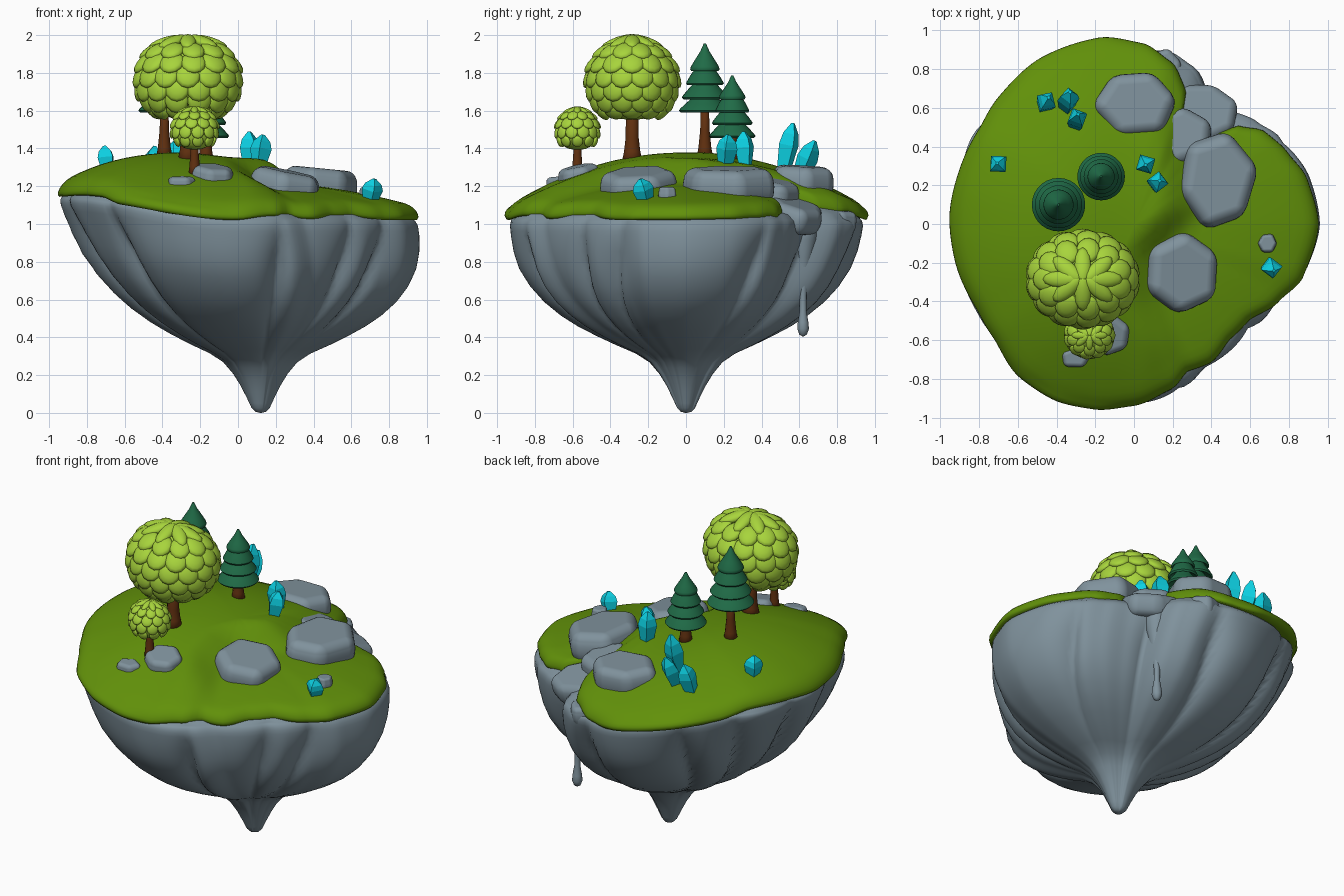
import bpy, bmesh, math, random
from mathutils import Vector, Matrix

if "Cube" in bpy.data.objects:
    bpy.data.objects.remove(bpy.data.objects["Cube"])

random.seed(4)

def mat(name, r, g, b):
    m = bpy.data.materials.new(name)
    m.diffuse_color = (r, g, b, 1)
    m.use_nodes = True
    m.node_tree.nodes["Principled BSDF"].inputs["Base Color"].default_value = m.diffuse_color
    return m

GRASS = mat("grass green", .12, .28, .003)
ROCK = mat("slate grey", .215, .288, .335)
LEAF = mat("lime leaf", .39, .66, .045)
PINE = mat("pine green", .014, .145, .062)
BARK = mat("brown bark", .12, .03, .005)
GEM = mat("cyan crystal", .004, .64, .77)

def finish(name, bm, material, smooth=True, angle=None):
    bmesh.ops.recalc_face_normals(bm, faces=bm.faces)
    me = bpy.data.meshes.new(name)
    bm.to_mesh(me)
    bm.free()
    me.materials.append(material)
    for p in me.polygons:
        p.use_smooth = smooth
    ob = bpy.data.objects.new(name, me)
    bpy.context.collection.objects.link(ob)
    if angle:
        bpy.context.view_layer.objects.active = ob
        ob.select_set(True)
        bpy.ops.object.shade_smooth_by_angle(angle=math.radians(angle))
        ob.select_set(False)
    return ob

def loft(bm, rings):
    """Skin a list of closed rings and cap both ends."""
    vs = [[bm.verts.new(p) for p in ring] for ring in rings]
    n = len(vs[0])
    for a, b in zip(vs, vs[1:]):
        for i in range(n):
            bm.faces.new((a[i], a[(i + 1) % n], b[(i + 1) % n], b[i]))
    bm.faces.new(vs[0])
    bm.faces.new(vs[-1])

def lathe(bm, x, y, profile, n=24):
    loft(bm, [[(x + r * math.cos(2 * math.pi * i / n), y + r * math.sin(2 * math.pi * i / n), z)
               for i in range(n)] for r, z in profile])

def smoothstep(a, b, v):
    v = min(1, max(0, (v - a) / (b - a)))
    return v * v * (3 - 2 * v)

def interp(table, deg):
    """Smooth periodic radius lookup from (angle, radius) pairs."""
    deg %= 360
    n = len(table)
    for i in range(n):
        a0, r0 = table[i]
        a1, r1 = table[(i + 1) % n]
        if i == n - 1:
            a1 += 360
        if a0 <= deg < a1:
            return r0 + (r1 - r0) * smoothstep(a0, a1, deg) * .5 + (r1 - r0) * .5 * (deg - a0) / (a1 - a0)
    return table[0][1]

GRASS_EDGE = [(0, .955), (15, .925), (25, .876), (35, .83), (43, .745), (47, .65), (51, .47), (60, .44),
              (65, .58), (69, .75), (77, .86), (87, .935), (100, .98), (120, .985), (137, .96), (148, .94),
              (162, .945), (177, .955), (192, .945), (209, .925), (219, .935), (233, .99), (246, 1.0),
              (258, .98), (270, .94), (283, .875), (290, .81), (299, .82), (310, .775), (320, .775),
              (332, .85), (342, .915)]
ROCK_EDGE = [(0, .955), (15, .94), (30, .91), (40, .84), (50, .79), (60, .78), (70, .89), (80, .945),
             (100, .955), (137, .96), (150, .985), (165, .975), (180, .96), (195, .955), (208, .955), (220, .97),
             (233, .97), (246, .96), (258, .95), (270, .935), (284, .925), (295, .835), (315, .83), (322, .84),
             (335, .86), (345, .92)]

def rim(x):
    return 1.09 + .115 * smoothstep(0, -.95, x)

def ground(x, y):
    """Domed meadow that steps down to a lower terrace on the right."""
    t = min(1, math.hypot(x, y) / interp(ROCK_EDGE, math.degrees(math.atan2(y, x))))
    step = .12 - .2 * smoothstep(.12, -.2, y) + .12 * smoothstep(-.35, -.7, y)
    amp = .29 - .03 * smoothstep(-.35, .05, x) - .125 * smoothstep(step, step + .26, x)
    return rim(x) + amp * (1 - t ** 2.05)

# Grass cap with rounded lip
N = 200
bm = bmesh.new()
rows = [(.01, 0)] + [(t / 16, 0) for t in range(1, 15)]
rows += [(.92, 0), (.95, .004), (.972, .012), (.988, .024), (.998, .04), (1, .054), (.992, .07), (.95, .078)]
rings = []
for t, drop in rows:
    ring = []
    for i in range(N):
        a = 2 * math.pi * i / N
        r = t * interp(GRASS_EDGE, math.degrees(a))
        x, y = r * math.cos(a), r * math.sin(a)
        ring.append((x, y, ground(x, y) - drop))
    rings.append(ring)
loft(bm, rings)
finish("grass_cap", bm, GRASS)

# Rock underside: broad folded slabs converging on a hanging tip
SEAMS = [30, 59, 85, 123, 143, 167, 190, 222, 285, 318, 337]
PUSH = [-.01, -.015, .025, .03, .0, .035, .02, .035, .01, .0, .008]

def fold(deg):
    deg %= 360
    for i, s in enumerate(SEAMS):
        e = SEAMS[(i + 1) % len(SEAMS)]
        w = (e - s) % 360
        u = (deg - s) % 360
        if u < w:
            # Steep wall on one side of each seam, gentle slope on the other
            crease = max(math.exp(-u / 4), math.exp(-(w - u) / 6))
            return PUSH[i] * (1 - crease) - .075 * crease
    return 0

PROFILE = [(.004, 0), (.03, .006), (.05, .025), (.075, .075), (.11, .14), (.15, .2), (.205, .26), (.28, .305),
           (.39, .35), (.49, .395), (.59, .445), (.68, .5), (.77, .57), (.845, .65), (.905, .74), (.945, .83),
           (.97, .91), (.98, .96), (.975, .985), (.96, 1.0)]
fine = []
for (f0, z0), (f1, z1) in zip(PROFILE, PROFILE[1:]):
    fine += [(f0, z0), ((f0 + f1) / 2, (z0 + z1) / 2)]
bm = bmesh.new()
rings = []
for f, zf in fine + PROFILE[-1:]:
    ring = []
    weight = smoothstep(.15, .5, zf) * (1 - .7 * smoothstep(.7, 1, zf))
    for i in range(N):
        a = 2 * math.pi * i / N
        deg = math.degrees(a)
        r = f * interp(ROCK_EDGE, deg) * (1 + 1.4 * weight * fold(deg + 26 * (1 - zf) * math.cos(a + .6)))
        x = r * math.cos(a) + .12 * (1 - zf ** 3)
        y = r * math.sin(a)
        ring.append((x, y, zf * (rim(x) - .06)))
    rings.append(ring)
for t in (.93, .85, .75, .6, .45, .3, .15, .01):
    ring = []
    for i in range(N):
        a = 2 * math.pi * i / N
        r = t * interp(ROCK_EDGE, math.degrees(a))
        x, y = r * math.cos(a), r * math.sin(a)
        ring.append((x, y, ground(x, y) - .06))
    rings.append(ring)
loft(bm, rings)
finish("rock_underside", bm, ROCK)

# Stone drip hanging under the back notch
bm = bmesh.new()
lathe(bm, .345, .62, [(.004, .405), (.02, .415), (.031, .445), (.028, .48), (.018, .54), (.018, .62),
                      (.027, .72), (.05, .82), (.075, .92), (.08, 1.0), (.03, 1.06)], 16)
finish("stone_drip", bm, ROCK)

# Boulders: bevelled irregular prisms
def boulder(name, x, y, top, sx, sy, h, sides=6, turn=0, tilt=(0, 0)):
    bm = bmesh.new()
    jit = [random.uniform(.95, 1.1) for _ in range(sides)]
    rings = [[(sx * s * jit[i] * math.cos(turn + 2 * math.pi * i / sides),
               sy * s * jit[i] * math.sin(turn + 2 * math.pi * i / sides), z) for i in range(sides)]
             for s, z in ((.92, -h), (1.05, -h * .5), (.9, 0))]
    loft(bm, rings)
    bmesh.ops.transform(bm, verts=bm.verts, matrix=Matrix.Translation((x, y, top))
                        @ Matrix.Rotation(tilt[1], 4, 'Y') @ Matrix.Rotation(tilt[0], 4, 'X'))
    ob = finish(name, bm, ROCK)
    bev = ob.modifiers.new("worn_edges", 'BEVEL')
    bev.width = min(.045, sx * .25)
    bev.segments = 4
    bev.limit_method = 'NONE'
    bev.harden_normals = True

boulder("boulder_front", .26, -.255, 1.28, .21, .225, .17, 6, .45, (.05, .2))
boulder("boulder_right", .435, .22, 1.295, .205, .25, .19, 6, .25, (0, .1))
boulder("boulder_back", .015, .63, 1.305, .215, .18, .17, 6, .1, (-.06, .03))
boulder("notch_slab_upper", .24, .47, 1.235, .18, .16, .2, 6, .4, (-.2, .15))
boulder("notch_slab_lower", .36, .585, 1.115, .19, .17, .14, 7, .3, (-.28, .2))
boulder("rim_slab", .16, .81, 1.075, .10, .10, .12, 6, .3, (-.15, .1))
boulder("front_stone_large", -.13, -.58, 1.305, .12, .115, .14, 6, .4, (.2, .1))
boulder("front_stone_small", -.3, -.69, 1.25, .085, .065, .1, 5, .2, (.1, 0))
boulder("right_stone", .69, -.1, 1.195, .05, .052, .09, 6)

# Crystals: faceted shards, (x, y) of the middle, tip height, lean in x and y
SHARDS = [(.06, .31, 1.49, 0, -.05), (.12, .215, 1.475, .15, .1), (-.7, .31, 1.415, -.1, .05),
          (-.455, .63, 1.42, .15, .25), (-.34, .64, 1.46, .1, .42), (-.295, .54, 1.54, .05, .2),
          (.71, -.225, 1.245, .2, -.25)]
for k, (x, y, tip, lx, ly) in enumerate(SHARDS):
    bm = bmesh.new()
    length = tip - ground(x, y) + .03
    lathe(bm, 0, 0, [(.036, 0), (.057, length * .58), (.045, length * .8), (.01, length)], 4)
    # Lean the shard about its middle
    lean = Vector((lx, ly, 1)).to_track_quat('Z', 'Y').to_matrix().to_4x4()
    bmesh.ops.transform(bm, verts=bm.verts,
                        matrix=Matrix.Translation((x - lx * length * .5, y - ly * length * .5, tip - length))
                        @ lean @ Matrix.Rotation(.5 + k * .35, 4, 'Z'))
    finish("crystal_%d" % (k + 1), bm, GEM, False)

# Pines: stacked drooping skirts on flared trunks
def pine(name, x, y, apex, tiers):
    bm = bmesh.new()
    for k, (r, z) in enumerate(tiers):
        up = apex if k == 0 else tiers[k - 1][1] + .03
        h = up - z
        inner = .006 if k == 0 else .04
        lathe(bm, x, y, [(inner, up), (inner + (r - inner) * .25, z + h * .7), (inner + (r - inner) * .65, z + h * .36),
                         (r * .95, z + h * .1), (r, z), (r * .93, z - .01), (r * .5, z + .015), (.02, z + .025)], 28)
    finish(name + "_foliage", bm, PINE, True, 50)
    g = ground(x, y)
    bm = bmesh.new()
    lathe(bm, x, y, [(.045, g - .03), (.034, g + .03), (.025, g + .12), (.02, tiers[-1][1] + .06)], 12)
    finish(name + "_trunk", bm, BARK)

pine("tall_pine", -.39, .1, 1.955, [(.078, 1.82), (.1, 1.745), (.122, 1.67), (.138, 1.6)])
pine("short_pine", -.17, .245, 1.785, [(.07, 1.67), (.09, 1.6), (.108, 1.535), (.123, 1.465)])

# Round trees: overlapping leaf scales around a core, boxy across x and domed across y
def round_tree(name, x, y, zc, rx, ry, rz, trunk, rows):
    bm = bmesh.new()
    def surface(th, a, s):
        sn, cs = max(0, math.sin(th)), math.cos(th)
        return Vector((x + rx * s * sn ** .85 * math.cos(a),
                       y + ry * s * sn ** (1.15 if cs > 0 else .7) * math.sin(a), zc + rz * s * cs))
    loft(bm, [[surface(math.pi * (j + .3) / 14.6, 2 * math.pi * i / 28, .93) for i in range(28)] for j in range(15)])
    for k, (polar, count, wide, long, flare) in enumerate(rows):
        th = math.radians(polar)
        for i in range(count):
            a = 2 * math.pi * (i + .5 * (k % 2)) / count
            pos = surface(th, a, .97)
            down = (surface(th + .04, a, 1) - surface(th - .04, a, 1)).normalized()
            side = surface(th, a + .04, 1) - surface(th, a - .04, 1)
            side = (side - down * side.dot(down)).normalized()
            nrm = side.cross(down)
            if nrm.dot(pos - Vector((x, y, zc))) < 0:
                nrm = -nrm
            # Tip of each scale flares outwards
            d2 = down * math.cos(flare) + nrm * math.sin(flare)
            n2 = side.cross(d2)
            m = Matrix((side, d2, n2)).transposed().to_4x4()
            bmesh.ops.create_uvsphere(bm, u_segments=12, v_segments=7, radius=1, matrix=Matrix.Translation(pos) @ m
                                      @ Matrix.Diagonal((wide * rx, long * rx, .1 * rx, 1)))
    finish(name + "_crown", bm, LEAF)
    g = ground(x, y)
    bm = bmesh.new()
    lathe(bm, x, y, [(trunk * 1.35, g - .03), (trunk * 1.05, g + .03), (trunk * .85, g + .1), (trunk * .75, zc)], 14)
    finish(name + "_trunk", bm, BARK)

round_tree("big_tree", -.265, -.285, 1.762, .27, .232, .225, .042,
           [(22, 8, .16, .36, .04), (45, 11, .23, .27, .18), (65, 13, .25, .27, .27), (84, 14, .25, .26, .28),
            (102, 14, .25, .26, .28), (120, 12, .24, .25, .22), (138, 10, .22, .22, .1)])
round_tree("small_tree", -.23, -.575, 1.5, .122, .113, .115, .026,
           [(22, 8, .16, .36, .04), (48, 10, .25, .29, .18), (72, 11, .28, .29, .25),
            (97, 11, .28, .29, .25), (124, 9, .25, .26, .15)])
